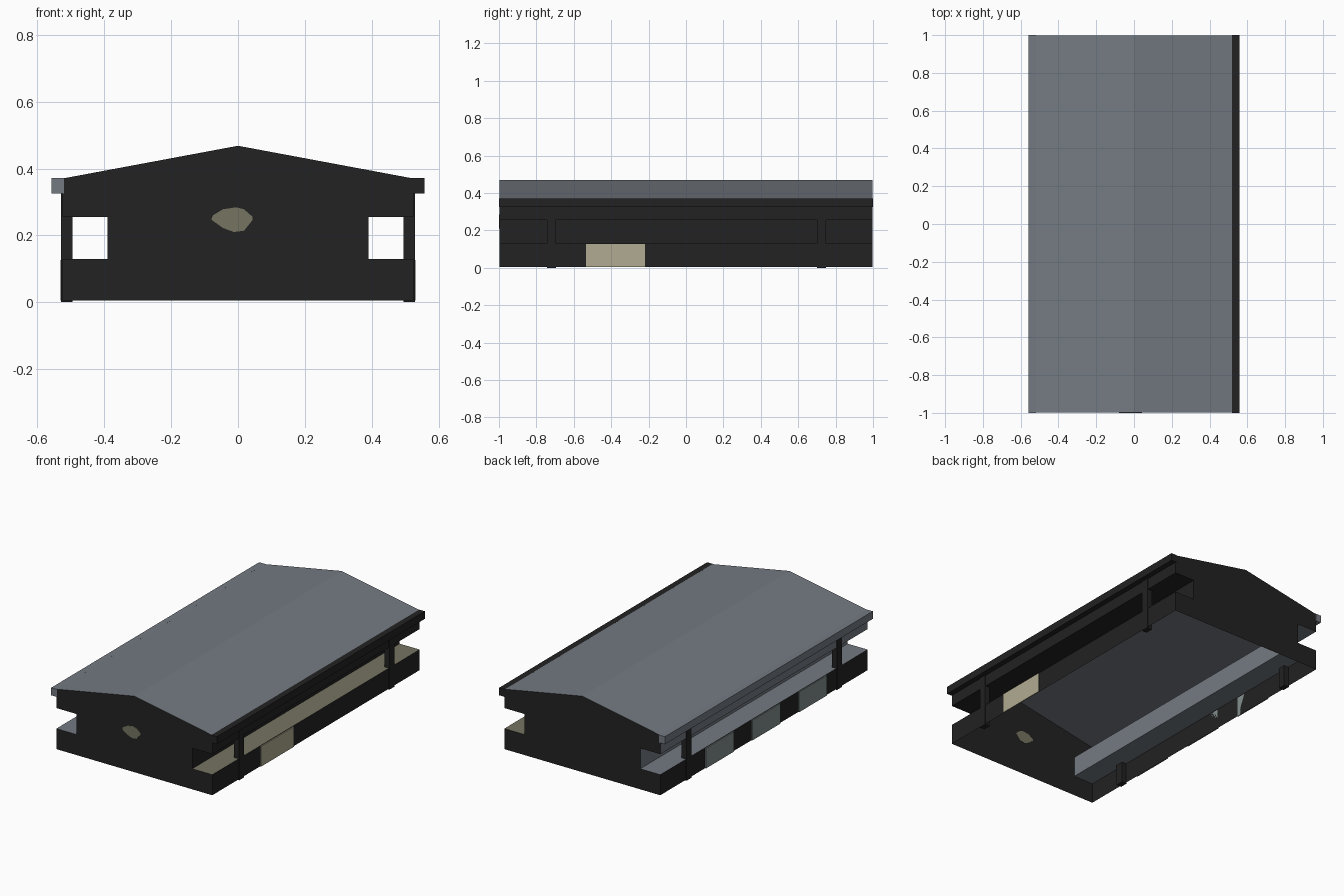
import bpy, bmesh, math
from mathutils import Vector

cube = bpy.data.objects.get("Cube")
if cube:
    bpy.data.objects.remove(cube, do_unlink=True)


def material(name, rgb):
    m = bpy.data.materials.new(name)
    m.use_nodes = True
    col = (*rgb, 1.0)
    m.diffuse_color = col
    m.node_tree.nodes["Principled BSDF"].inputs["Base Color"].default_value = col
    return m


DARK = material("charcoal", (0.016, 0.016, 0.016))
GREY = material("slate_grey", (0.175, 0.195, 0.225))
OLIVE = material("olive_stone", (0.18, 0.175, 0.12))
SAND = material("pale_sand", (0.44, 0.41, 0.285))
TEAL = material("grey_green", (0.23, 0.28, 0.275))


def finish(name, bm, mats):
    mesh = bpy.data.meshes.new(name)
    bm.to_mesh(mesh)
    bm.free()
    for m in mats:
        mesh.materials.append(m)
    ob = bpy.data.objects.new(name, mesh)
    bpy.context.collection.objects.link(ob)
    return ob


def box(name, lo, hi, mat):
    lo, hi = Vector(lo), Vector(hi)
    bm = bmesh.new()
    bmesh.ops.create_cube(bm, size=1)
    for v in bm.verts:
        v.co = (lo + hi) / 2 + v.co * (hi - lo)
    return finish(name, bm, [mat])


# Hall shell: notched gable profile swept along y, open underneath
WALL, NOTCH, EAVE = 0.525, 0.39, 0.37
SILL, HEAD, RIDGE, BASE = 0.13, 0.255, 0.468, 0.005
half = [(WALL, BASE), (WALL, SILL), (NOTCH, SILL), (NOTCH, HEAD),
        (WALL, HEAD), (WALL, EAVE)]
profile = half + [(0, RIDGE)] + [(-x, z) for x, z in reversed(half)]
bm = bmesh.new()
front = [bm.verts.new((x, -0.997, z)) for x, z in profile]
back = [bm.verts.new((x, 0.997, z)) for x, z in profile]
bm.faces.new(front)
bm.faces.new(back[::-1])
for i in range(len(profile) - 1):
    f = bm.faces.new((front[i], back[i], back[i + 1], front[i + 1]))
    c = f.calc_center_median()
    if c.z > EAVE:
        f.material_index = 1            # roof slopes
    elif c.x < 0 and c.z > SILL - 0.01:
        f.material_index = 1            # left ledge, recess and upper band
    elif c.x > 0 and abs(c.z - SILL) < 0.01:
        f.material_index = 2            # right ledge
bmesh.ops.recalc_face_normals(bm, faces=bm.faces)
finish("hall_shell", bm, [DARK, GREY, OLIVE])

# Eave gutters
for side, s, mat in (("left", 1, DARK), ("right", -1, GREY)):
    xs = sorted((s * 0.52, s * 0.558))
    box(side + "_gutter", (xs[0], -1, 0.325), (xs[1], 1, 0.371), mat)

# Posts standing in the side recesses
for side, s in (("left", 1), ("right", -1)):
    xs = sorted((s * 0.495, s * 0.529))
    for end, y in (("front", -0.72), ("back", 0.725)):
        box(f"{end}_{side}_post", (xs[0], y - 0.024, 0),
            (xs[1], y + 0.024, 0.33), DARK)

# Doors on the lower walls
box("left_door", (WALL, -0.535, BASE), (WALL + 0.006, -0.22, SILL - 0.003), SAND)
for i, y in enumerate((-0.465, -0.015, 0.43)):
    box(f"right_door_{i + 1}", (-WALL - 0.006, y - 0.135, BASE),
        (-WALL, y + 0.135, SILL - 0.003), TEAL)

# Oval plaque in the front gable
oval = [(-0.08, 0.247), (-0.045, 0.222), (-0.012, 0.21), (0.018, 0.214),
        (0.043, 0.245), (0.043, 0.256), (0.018, 0.278), (-0.005, 0.284),
        (-0.045, 0.278), (-0.075, 0.26)]
bm = bmesh.new()
face = bm.faces.new([bm.verts.new((x, -1.0, z)) for x, z in oval])
ext = bmesh.ops.extrude_face_region(bm, geom=[face], use_keep_orig=True)
for v in ext["geom"]:
    if isinstance(v, bmesh.types.BMVert):
        v.co.y += 0.006
bmesh.ops.recalc_face_normals(bm, faces=bm.faces)
finish("front_oval_plaque", bm, [OLIVE])
